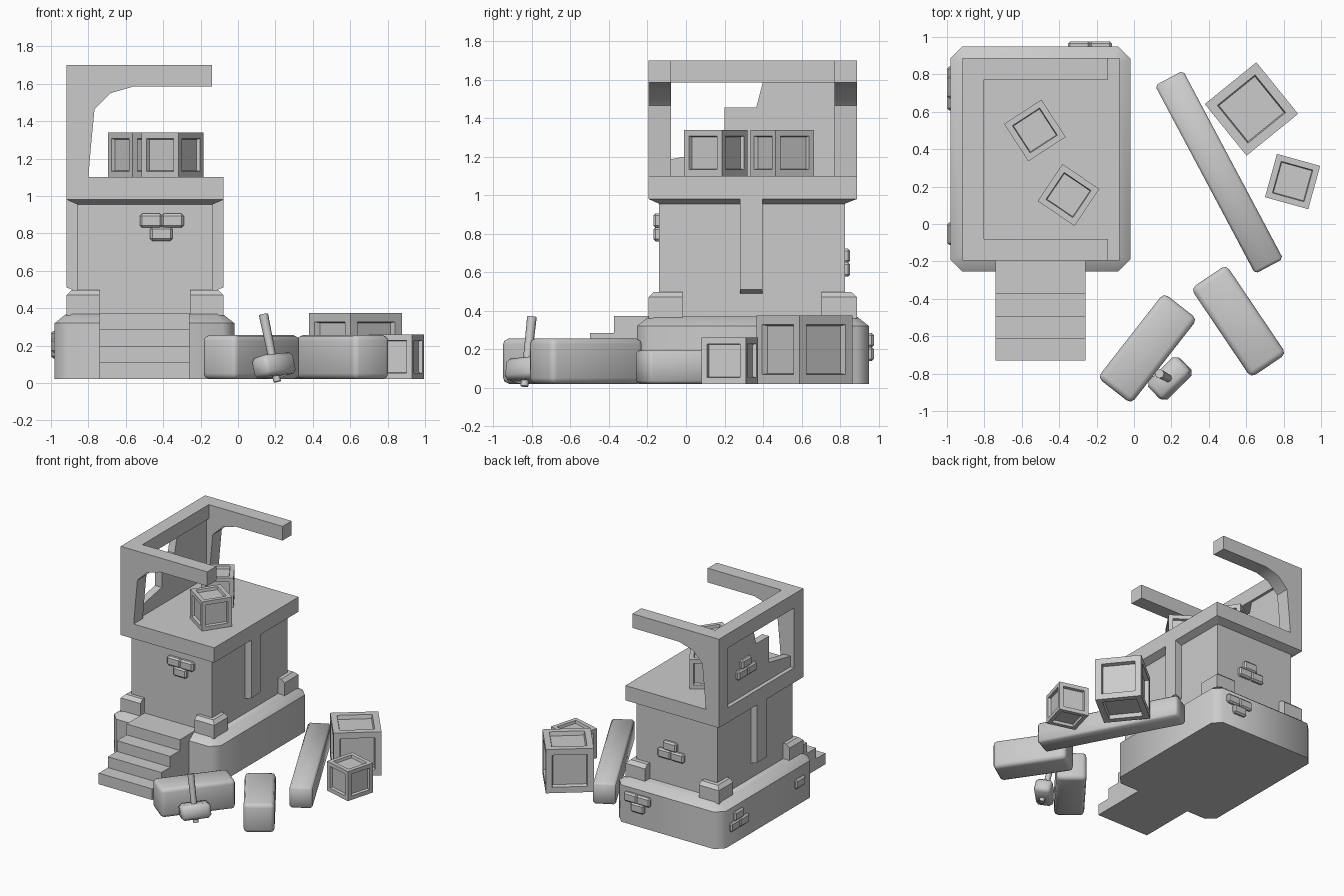
import bpy, bmesh, math
from mathutils import Matrix, Vector

if "Cube" in bpy.data.objects:
    bpy.data.objects.remove(bpy.data.objects["Cube"])


def finish(name, bm, smooth=None, bevel=0, segs=1):
    bmesh.ops.recalc_face_normals(bm, faces=bm.faces)
    if bevel:
        bmesh.ops.bevel(bm, geom=bm.edges[:], offset=bevel, segments=segs,
                        profile=0.5, affect='EDGES')
    me = bpy.data.meshes.new(name)
    bm.to_mesh(me)
    bm.free()
    if smooth:
        for p in me.polygons:
            p.use_smooth = True
        me.set_sharp_from_angle(angle=math.radians(smooth))
    ob = bpy.data.objects.new(name, me)
    bpy.context.collection.objects.link(ob)
    return ob


def loft(name, levels, smooth=None):
    """Stack of rectangles (x0, x1, y0, y1, z, corner chamfer)."""
    bm = bmesh.new()
    rings = []
    for x0, x1, y0, y1, z, c in levels:
        if c:
            pts = [(x0 + c, y0), (x1 - c, y0), (x1, y0 + c), (x1, y1 - c),
                   (x1 - c, y1), (x0 + c, y1), (x0, y1 - c), (x0, y0 + c)]
        else:
            pts = [(x0, y0), (x1, y0), (x1, y1), (x0, y1)]
        rings.append([bm.verts.new((x, y, z)) for x, y in pts])
    n = len(rings[0])
    bm.faces.new(rings[0][::-1])
    bm.faces.new(rings[-1])
    for a, b in zip(rings, rings[1:]):
        for i in range(n):
            j = (i + 1) % n
            bm.faces.new((a[i], a[j], b[j], b[i]))
    return finish(name, bm, smooth)


def extrude(name, pts, vec, smooth=None):
    bm = bmesh.new()
    f = bm.faces.new([bm.verts.new(p) for p in pts])
    r = bmesh.ops.extrude_face_region(bm, geom=[f])
    bmesh.ops.translate(bm, vec=vec, verts=[v for v in r['geom']
                                            if isinstance(v, bmesh.types.BMVert)])
    return finish(name, bm, smooth)


def block(name, center, size, angle=0, bevel=0, segs=1, smooth=None, rot=None):
    m = rot or Matrix.Rotation(math.radians(angle), 4, 'Z')
    bm = bmesh.new()
    bmesh.ops.create_cube(bm, size=1)
    bmesh.ops.scale(bm, vec=size, verts=bm.verts)
    ob = finish(name, bm, smooth, bevel, segs)
    ob.matrix_world = Matrix.Translation(center) @ m
    return ob


def crate(name, x, y, z, s, angle):
    bm = bmesh.new()
    bmesh.ops.create_cube(bm, size=s)
    faces = bm.faces[:]
    bmesh.ops.inset_individual(bm, faces=faces, thickness=s * 0.19)
    bmesh.ops.inset_individual(bm, faces=faces, thickness=s * 0.025, depth=-s * 0.09)
    ob = finish(name, bm)
    ob.location = (x, y, z + s / 2)
    ob.rotation_euler.z = math.radians(angle)


# Plinth with chamfered corners and sloped top edge
loft("plinth", [(-.98, -.02, -.255, .95, .02, .064), (-.98, -.02, -.255, .95, .32, .064),
                (-.917, -.083, -.192, .887, .37, .03)], 50)

# Tower body and the slab on top of it
loft("tower_body", [(-.86, -.135, -.14, .825, .36, 0), (-.86, -.135, -.14, .825, .97, 0)])
loft("tower_slab", [(-.86, -.135, -.14, .825, .955, 0), (-.917, -.077, -.195, .888, .98, 0),
                    (-.917, -.077, -.195, .888, 1.10, 0)])

# Side pilasters with sloped feet
for name, xi, xo in (("left_pilaster", -.86, -.917), ("right_pilaster", -.135, -.077)):
    extrude(name, [(xi, .28, .49), (xo, .28, .51), (xo, .28, .98), (xi, .28, .98)], (0, .117, 0))

# Corner footings
for sx in (0, 1):
    for sy in (0, 1):
        x0, x1 = ((-.917, -.74), (-.255, -.077))[sx]
        y0, y1 = ((-.195, -.018), (.705, .888))[sy]
        d = .028
        loft("corner_footing", [(x0, x1, y0, y1, .36, 0), (x0, x1, y0, y1, .47, 0),
             (x0 + d * (1 - sx), x1 - d * sx, y0 + d * (1 - sy), y1 - d * sy, .496, 0)])

# Front stairs as one stepped profile
prof = [(-.14, .02)]
ys, zs = (-.73, -.612, -.498, -.373), (.11, .198, .285, .373)
prof.append((ys[0], .02))
for i in range(4):
    prof.append((ys[i], zs[i]))
    prof.append((ys[i + 1] if i < 3 else -.14, zs[i]))
extrude("stairs", [(-.74, y, z) for y, z in prof], (.48, 0, 0))

# Upper frame: two cantilever arms, joining beam, broken wall between the posts
arm = [(-.917, 1.10), (-.80, 1.10), (-.785, 1.28), (-.767, 1.465), (-.68, 1.55),
       (-.56, 1.585), (-.14, 1.585), (-.14, 1.70), (-.917, 1.70)]
for name, y in (("front_arm", -.195), ("back_arm", .772)):
    extrude(name, [(x, y, z) for x, z in arm], (0, .116, 0), 35)
block("top_beam", (-.86, .346, 1.6425), (.114, .86, .115))
wall = [(-.085, 1.09), (-.085, 1.185), (.2, 1.24), (.2, 1.455), (.365, 1.455),
        (.40, 1.59), (.78, 1.59), (.78, 1.09)]
extrude("broken_wall", [(-.885, y, z) for y, z in wall], (.06, 0, 0))


# Raised brick clusters: (u, z) offsets along each wall
def bricks(name, origin, along, out, spots):
    for u, dz in spots:
        p = Vector(origin) + Vector(along) * u + Vector((0, 0, dz))
        sx, sy = (.12, .06) if out == 'y' else (.06, .12)
        block(name, p, (sx, sy, .075), bevel=.012)


two_one = [(-.055, .033), (.06, .033), (0, -.038)]
one_two = [(.01, .033), (-.055, -.038), (.06, -.038)]
X, Y = (1, 0, 0), (0, 1, 0)
bricks("front_brick", (-.41, -.14, .835), X, 'y', two_one)
bricks("back_brick", (-.455, .823, .652), X, 'y', one_two)
bricks("plinth_back_brick", (-.238, .946, .213), X, 'y', two_one)
bricks("plinth_left_brick", (-.97, .722, .207), Y, 'x', one_two)
bricks("plinth_left_brick", (-.97, -.053, .2), Y, 'x', [(0, 0)])
bricks("wall_brick", (-.88, .50, 1.33), Y, 'x', one_two)

# Crates on the slab and on the ground
crate("slab_crate_back", -.53, .50, 1.10, .238, 33)
crate("slab_crate_front", -.35, .155, 1.10, .238, -34)
crate("large_crate", .628, .615, .02, .355, -51)
crate("small_crate", .848, .227, .02, .24, -15.5)

# Loose stone blocks
block("long_block", (.455, .277, .107), (1.14, .17, .173), -62, .015, 1, 60)
block("right_block", (.559, -.52, .138), (.575, .228, .236), -56, .03, 2, 60)
block("front_block", (.072, -.665, .138), (.575, .228, .236), 52, .03, 2, 60)

# Hammer standing on its head, handle leaning
w = Vector((-.075, .04, .365)).normalized()
u = Vector((.72, .69, 0))
u = (u - w * u.dot(w)).normalized()
v = w.cross(u)
rot = Matrix((u, v, w)).transposed().to_4x4()
block("hammer_head", (.192, -.826, .092), (.225, .13, .115), bevel=.022, smooth=50, rot=rot)
bm = bmesh.new()
bmesh.ops.create_cone(bm, cap_ends=True, segments=8, radius1=.02, radius2=.025, depth=.37)
handle = finish("hammer_handle", bm, 50)
handle.matrix_world = Matrix.Translation((.173, -.82, .187)) @ rot
